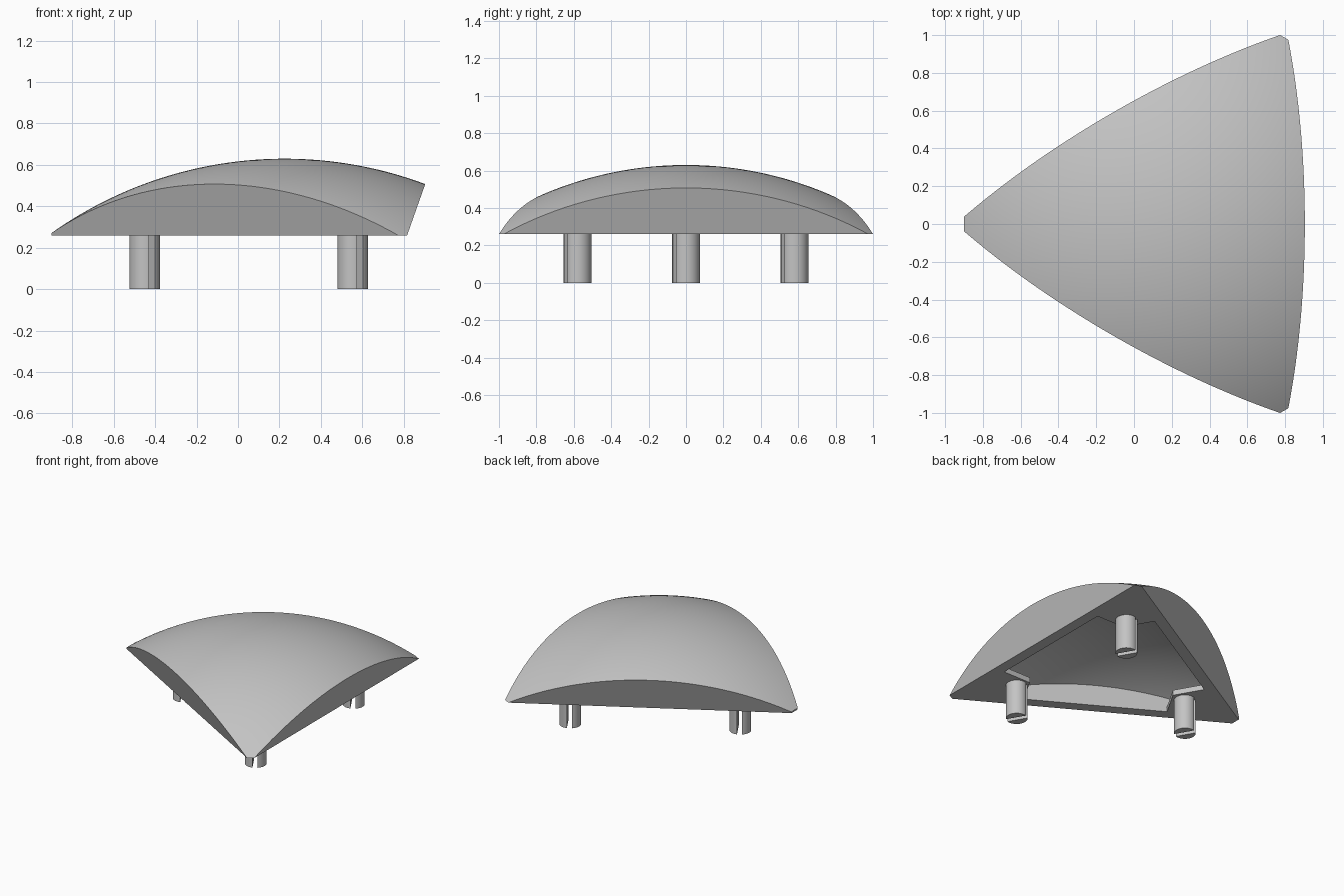
import bpy, bmesh
from math import radians, sqrt, cos, sin
from mathutils import Vector

old = bpy.data.objects.get("Cube")
if old:
    bpy.data.objects.remove(old, do_unlink=True)

CX = 0.225                # axis of the three-sided dome
BASE = 0.26               # underside height
TOP = 0.63
R = 1.944                 # outer sphere radius
WALL = 0.08               # shell thickness
CENTRE = Vector((CX, 0, TOP - R))
CORNERS = (60, 180, 300)

grey = bpy.data.materials.new("plain_grey")
grey.use_nodes = True
grey.diffuse_color = (0.55, 0.55, 0.55, 1)
grey.node_tree.nodes["Principled BSDF"].inputs["Base Color"].default_value = (0.55, 0.55, 0.55, 1)


def direction(deg, z=0.0):
    return Vector((cos(radians(deg)), sin(radians(deg)), z))


def cut(bm, point, normal):
    """Remove everything on the normal side of a plane and cap the hole."""
    res = bmesh.ops.bisect_plane(bm, geom=bm.verts[:] + bm.edges[:] + bm.faces[:], dist=1e-6,
                                 plane_co=point, plane_no=normal, clear_outer=True)
    edges = [e for e in res["geom_cut"] if isinstance(e, bmesh.types.BMEdge) and e.is_boundary]
    if edges:
        bmesh.ops.holes_fill(bm, edges=edges, sides=0)


def make_object(name, bm):
    bmesh.ops.recalc_face_normals(bm, faces=bm.faces[:])
    mesh = bpy.data.meshes.new(name)
    bm.to_mesh(mesh)
    bm.free()
    mesh.materials.append(grey)
    ob = bpy.data.objects.new(name, mesh)
    bpy.context.collection.objects.link(ob)
    return ob


def cut_sphere(name, radius, floor, planes):
    bm = bmesh.new()
    bmesh.ops.create_uvsphere(bm, u_segments=144, v_segments=160, radius=radius)
    bmesh.ops.translate(bm, verts=bm.verts[:], vec=CENTRE)
    cut(bm, Vector((0, 0, floor)), Vector((0, 0, -1)))
    for point, normal in planes:
        cut(bm, point, normal)
    return make_object(name, bm)


def subtract(target, cutter):
    cutter.hide_render = True
    mod = target.modifiers.new("cut", "BOOLEAN")
    mod.operation = "DIFFERENCE"
    mod.solver = "EXACT"
    mod.object = cutter
    bpy.context.view_layer.objects.active = target
    bpy.ops.object.modifier_apply(modifier=mod.name)
    bpy.data.objects.remove(cutter, do_unlink=True)


def smooth(ob):
    bpy.ops.object.select_all(action="DESELECT")
    ob.select_set(True)
    bpy.context.view_layer.objects.active = ob
    bpy.ops.object.shade_smooth_by_angle(angle=radians(30))


# Dome: spherical cap trimmed by three sides that lean outwards
lean = 1 / sqrt(8)
foot = Vector((CX, 0, BASE))


def leaning_sides(apothem):
    return [(foot + direction(a) * apothem, direction(a, -lean)) for a in (0, 120, 240)]


tip = (Vector((-0.9, 0, 0)), Vector((-1, 0, 0)))
dome = cut_sphere("dome_shell", R, BASE, leaning_sides(0.592) + [tip])

# Pocket: hollow underside of even wall thickness
pocket = cut_sphere("pocket_cutter", R - WALL, BASE - 0.1, leaning_sides(0.592 - WALL))

# Corner plates: thin kite-shaped webs left standing across the pocket corners
for a in CORNERS:
    inner = Vector((CX, 0, 0)) + direction(a) * 0.57
    outline = [inner, inner + direction(a - 60) * 0.3,
               inner + direction(a) * 0.9, inner + direction(a + 60) * 0.3]
    bm = bmesh.new()
    face = bm.faces.new([bm.verts.new(p) for p in outline])
    top = bmesh.ops.extrude_face_region(bm, geom=[face])["geom"]
    bmesh.ops.translate(bm, vec=(0, 0, BASE + 0.04),
                        verts=[v for v in top if isinstance(v, bmesh.types.BMVert)])
    subtract(pocket, make_object("corner_plate_cutter", bm))

subtract(dome, pocket)
smooth(dome)

# Pegs: split cylinders under the plates, all slotted along the same direction
slot_normal = direction(30)
for name, a in zip(("back_peg", "tip_peg", "front_peg"), CORNERS):
    bm = bmesh.new()
    for side in (1, -1):
        half = bmesh.new()
        bmesh.ops.create_cone(half, cap_ends=True, segments=48, radius1=0.074, radius2=0.074, depth=BASE)
        cut(half, slot_normal * 0.017 * side, slot_normal * -side)
        temp = bpy.data.meshes.new("half_peg")
        half.to_mesh(temp)
        half.free()
        bm.from_mesh(temp)
        bpy.data.meshes.remove(temp)
    spot = Vector((CX - 0.006, 0, BASE / 2)) + direction(a) * 0.67
    bmesh.ops.translate(bm, verts=bm.verts[:], vec=spot)
    smooth(make_object(name, bm))
